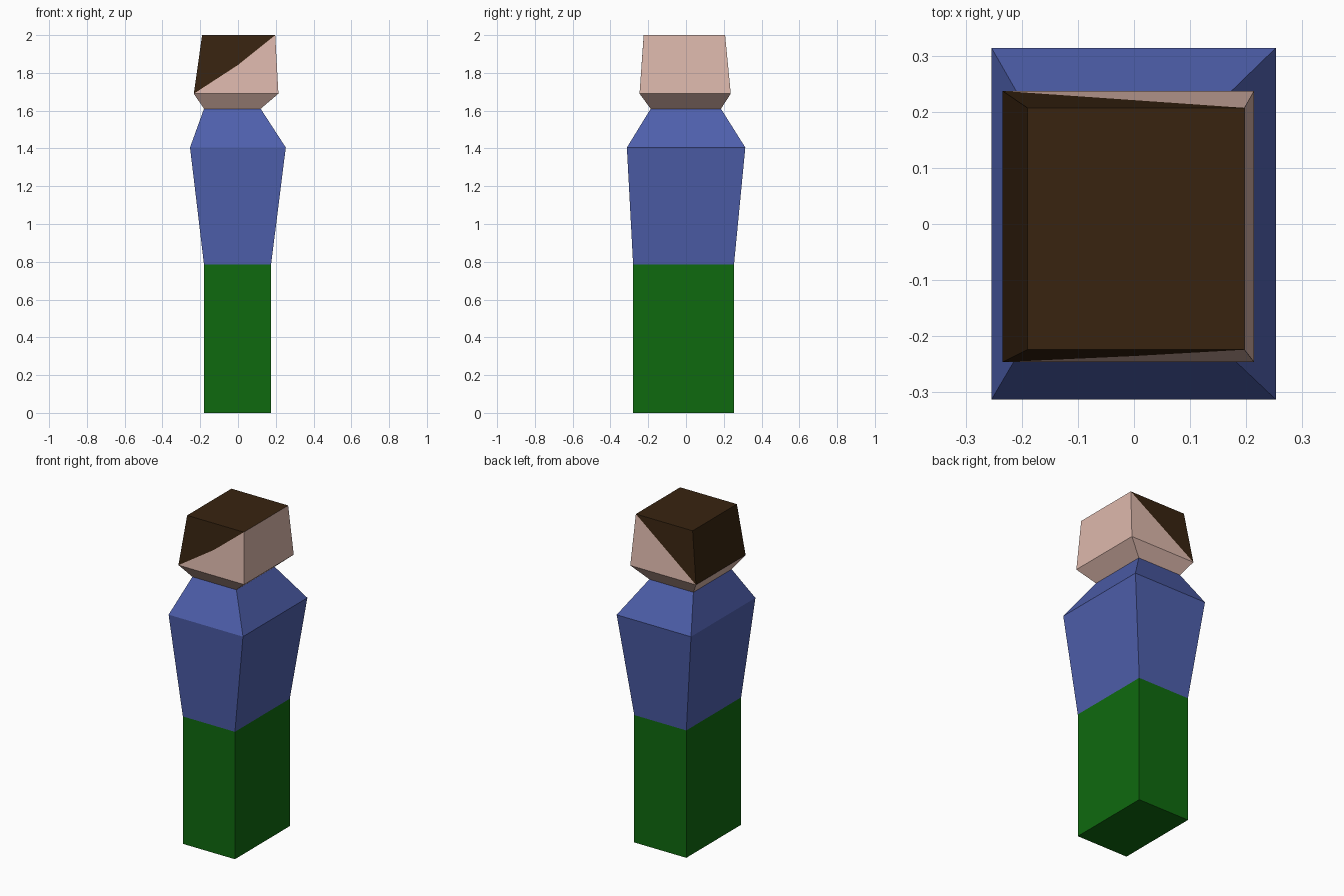
import bpy
import bmesh
from mathutils import Vector

if "Cube" in bpy.data.objects:
    bpy.data.objects.remove(bpy.data.objects["Cube"])


def material(name, rgb):
    """Flat colour from 0-255 sRGB."""
    def lin(c):
        c /= 255
        return c / 12.92 if c <= 0.04045 else ((c + 0.055) / 1.055) ** 2.4
    m = bpy.data.materials.new(name)
    m.diffuse_color = (*[lin(c) for c in rgb], 1)
    m.use_nodes = True
    m.node_tree.nodes["Principled BSDF"].inputs["Base Color"].default_value = m.diffuse_color
    return m


green = material("trouser green", (15, 106, 15))
blue = material("shirt blue", (78, 95, 172))
skin = material("skin", (221, 184, 172))
brown = material("hair brown", (56, 36, 16))


def make_rings(bm, rings):
    """Rectangular rings given as (x0, x1, y0, y1, z), starting at the front left."""
    return [[bm.verts.new((x, y, z)) for x, y in ((a, c), (b, c), (b, d), (a, d))]
            for a, b, c, d, z in rings]


def side(bm, low, high, i):
    j = (i + 1) % 4
    return bm.faces.new((low[i], low[j], high[j], high[i]))


def finish(bm, name, mats):
    mesh = bpy.data.meshes.new(name)
    bm.to_mesh(mesh)
    bm.free()
    for m in mats:
        mesh.materials.append(m)
    ob = bpy.data.objects.new(name, mesh)
    bpy.context.collection.objects.link(ob)


# Shared seams between the parts
waist = (-0.18, 0.175, -0.28, 0.254, 0.785)
neck = (-0.18, 0.12, -0.187, 0.185, 1.61)

# Legs: straight block, closed underneath
bm = bmesh.new()
low, high = make_rings(bm, [(*waist[:4], 0), waist])
for i in range(4):
    side(bm, low, high, i)
bm.faces.new(low[::-1])
finish(bm, "legs", [green])

# Torso: widens to the shoulders, narrows to the neck
bm = bmesh.new()
r = make_rings(bm, [waist, (-0.254, 0.253, -0.313, 0.314, 1.405), neck])
for low, high in zip(r, r[1:]):
    for i in range(4):
        side(bm, low, high, i)
finish(bm, "torso", [blue])

# Head: skin jaw, hair on top, left side and diagonal halves of front and back
bm = bmesh.new()
base, jaw, top = make_rings(bm, [neck, (-0.234, 0.214, -0.246, 0.237, 1.69),
                                 (-0.19, 0.197, -0.224, 0.207, 2.0)])
for i in range(4):
    side(bm, base, jaw, i)
side(bm, jaw, top, 1)
fringe = bm.verts.new(Vector((0, -0.2353, 1.842)))  # slight bend in the front hairline
bm.faces.new((jaw[0], jaw[1], top[1], fringe))
bm.faces.new((jaw[2], jaw[3], top[2]))
hair = [bm.faces.new((jaw[0], fringe, top[1], top[0])),
        bm.faces.new((jaw[3], top[3], top[2])),
        side(bm, jaw, top, 3),
        bm.faces.new(top)]
for f in hair:
    f.material_index = 1
finish(bm, "head", [skin, brown])
